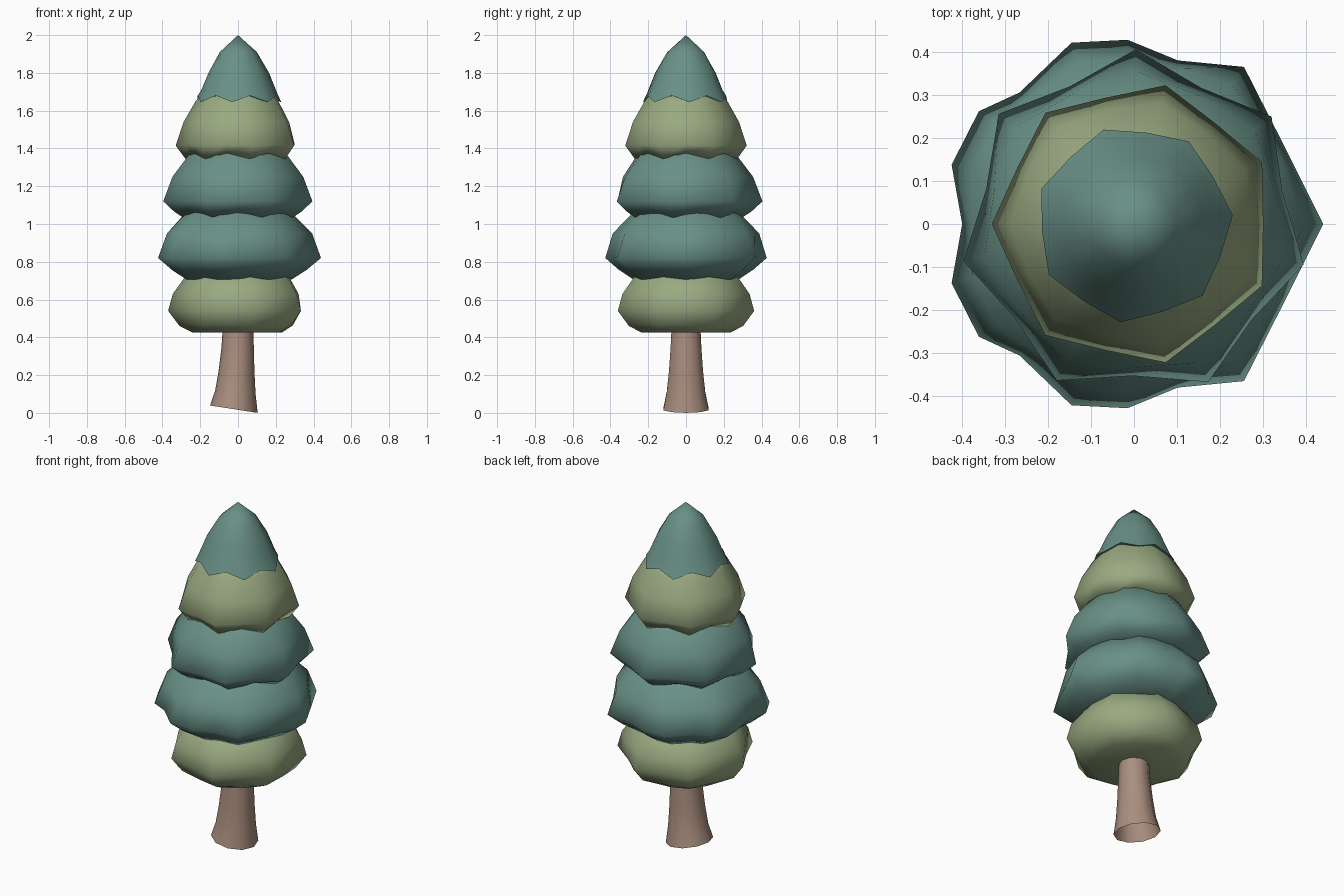
import bpy, bmesh
from math import sin, cos, radians, pi

if "Cube" in bpy.data.objects:
    bpy.data.objects.remove(bpy.data.objects["Cube"])


def material(name, color):
    m = bpy.data.materials.new(name)
    m.diffuse_color = (*color, 1)
    m.use_nodes = True
    m.node_tree.nodes["Principled BSDF"].inputs["Base Color"].default_value = m.diffuse_color
    return m


TEAL = material("teal_needles", (0.14, 0.28, 0.24))
LIGHT = material("light_needles", (0.32, 0.40, 0.22))
BARK = material("bark", (0.40, 0.27, 0.21))


def loft(name, rings, mat):
    """Skin a stack of rings (lists of points; one point = a pole)."""
    bm = bmesh.new()
    loops = [[bm.verts.new(p) for p in ring] for ring in rings]
    for a, b in zip(loops, loops[1:]):
        n = max(len(a), len(b))
        for i in range(n):
            j = (i + 1) % n
            if len(b) == 1:
                bm.faces.new((a[i], a[j], b[0]))
            elif len(a) == 1:
                bm.faces.new((a[0], b[j], b[i]))
            else:
                bm.faces.new((a[i], a[j], b[j], b[i]))
    bmesh.ops.recalc_face_normals(bm, faces=bm.faces)
    me = bpy.data.meshes.new(name)
    bm.to_mesh(me)
    bm.free()
    me.materials.append(mat)
    ob = bpy.data.objects.new(name, me)
    bpy.context.collection.objects.link(ob)
    bpy.ops.object.select_all(action='DESELECT')
    ob.select_set(True)
    bpy.context.view_layer.objects.active = ob
    bpy.ops.object.shade_smooth_by_angle(angle=radians(110))
    return ob


def star(phase):
    """Outline with seven points: (angle, 0 at a tip or 1 in a notch)."""
    return [(phase + i * 180 / 7, i % 2) for i in range(14)]


def tier(name, profile, outline, mat):
    """Needle skirt; profile rows are (radius, z, notch depth, notch lift)."""
    rings = []
    for r, z, depth, lift in profile:
        if r == 0:
            rings.append([(0, 0, z)])
            continue
        rings.append([(r * (1 - depth * k) * cos(radians(a)),
                       r * (1 - depth * k) * sin(radians(a)), z + lift * k) for a, k in outline])
    return loft(name, rings, mat)


# the widest tier has an uneven outline, mirrored across y
half = [(26, .9), (55, 0), (75, .9), (92, .3), (109, 0), (131, .7), (144, 0), (162, 0)]
uneven = [(0, .1)] + half + [(180, .8)] + [(360 - a, k) for a, k in reversed(half)]

# foliage tiers, bottom to top
tier("foliage_1", [(0, .43, 0, 0), (.24, .425, .03, 0), (.31, .46, .06, .005), (.37, .54, .12, 0),
                   (.345, .63, .07, 0), (.27, .735, .03, 0), (.12, .79, 0, 0), (0, .80, 0, 0)], star(180), LIGHT)
tier("foliage_2", [(0, .74, 0, 0), (.285, .705, .04, .012), (.365, .755, .08, .01), (.445, .82, .13, 0),
                   (.395, .95, .06, 0), (.275, 1.07, .03, 0), (.12, 1.12, 0, 0), (0, 1.13, 0, 0)], uneven, TEAL)
tier("foliage_3", [(0, 1.07, 0, 0), (.275, 1.02, .05, .03), (.345, 1.065, .07, .015), (.405, 1.12, .13, 0),
                   (.355, 1.25, .06, 0), (.26, 1.375, .03, 0), (.12, 1.44, 0, 0), (0, 1.45, 0, 0)], star(38), TEAL)
tier("foliage_4", [(0, 1.40, 0, 0), (.278, 1.345, .06, .03), (.33, 1.415, .09, .005),
                   (.288, 1.54, .06, 0), (.225, 1.65, .05, 0), (.19, 1.69, .03, 0),
                   (.10, 1.72, 0, 0), (0, 1.73, 0, 0)], star(180), LIGHT)
tier("foliage_top", [(0, 1.70, 0, 0), (.19, 1.66, .05, .015), (.23, 1.645, .07, .035), (.207, 1.695, .06, .015),
                     (.165, 1.80, .05, 0), (.10, 1.91, .03, 0), (0, 2.0, 0, 0)], star(5), TEAL)

# trunk: flared, with a slanted open foot
trunk = []
for z, r, cx, slant in [(.025, .126, -.022, .13), (.11, .107, -.014, .06), (.22, .095, -.008, 0),
                        (.34, .086, -.002, 0), (.46, .08, 0, 0), (.6, .075, 0, 0)]:
    trunk.append([(cx + r * cos(i * pi / 5), r * sin(i * pi / 5), z - slant * r * cos(i * pi / 5) * 1.2)
                  for i in range(10)])
foot = min(p[2] for p in trunk[0])
trunk[0] = [(x, y, z - foot) for x, y, z in trunk[0]]
loft("trunk", trunk, BARK)
